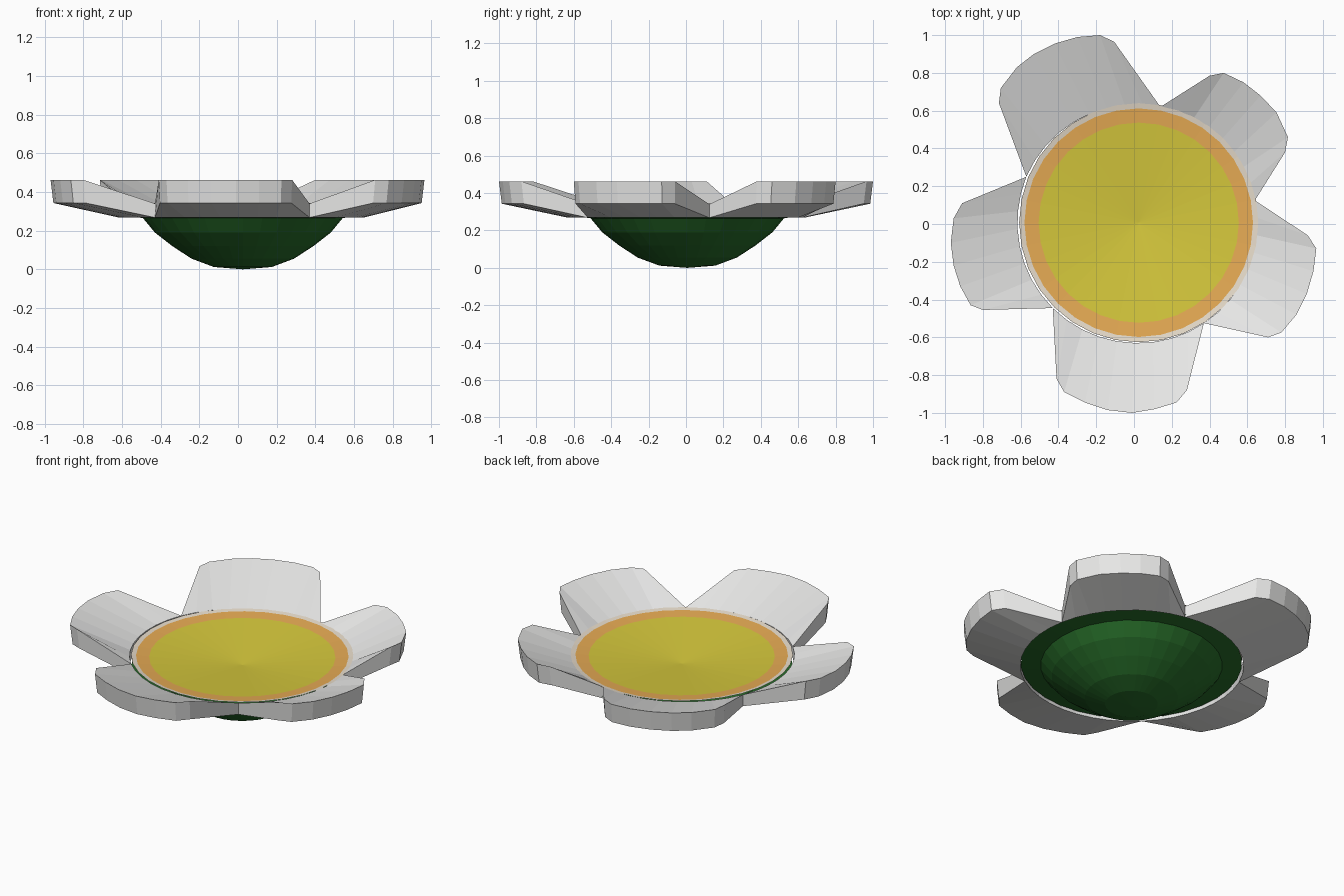
import bpy, bmesh, math

if "Cube" in bpy.data.objects:
    bpy.data.objects.remove(bpy.data.objects["Cube"])

CX, CY = 0.025, 0.007   # flower axis


def material(name, rgb):
    m = bpy.data.materials.new(name)
    m.diffuse_color = (*rgb, 1)
    m.use_nodes = True
    m.node_tree.nodes["Principled BSDF"].inputs["Base Color"].default_value = m.diffuse_color
    return m


WHITE = material("petal white", (0.93, 0.93, 0.92))
PALE = material("pale cream", (0.86, 0.77, 0.64))
ORANGE = material("orange", (0.9, 0.46, 0.1))
YELLOW = material("yellow", (0.67, 0.58, 0.045))
GREEN = material("leaf green", (0.02, 0.15, 0.022))


def finish(bm, name, mats):
    bmesh.ops.remove_doubles(bm, verts=bm.verts, dist=1e-5)
    me = bpy.data.meshes.new(name)
    bm.to_mesh(me)
    bm.free()
    for m in mats:
        me.materials.append(m)
    ob = bpy.data.objects.new(name, me)
    bpy.context.collection.objects.link(ob)
    return ob


def lathe(name, profile, mats, rule, sides=32, up=True):
    """Turn an (r, z) profile starting on the axis; rule picks a material per band."""
    bm = bmesh.new()
    rings = [[bm.verts.new((CX + r * math.cos(2 * math.pi * i / sides),
                            CY + r * math.sin(2 * math.pi * i / sides), z))
              for i in range(sides)] for r, z in profile[1:]]
    tip = bm.verts.new((CX, CY, profile[0][1]))
    for i in range(sides):
        j = (i + 1) % sides
        faces = [[tip, rings[0][i], rings[0][j]]]
        faces += [[a[i], b[i], b[j], a[j]] for a, b in zip(rings, rings[1:])]
        for band, f in enumerate(faces):
            bm.faces.new(f if up else f[::-1]).material_index = rule(band)
    return finish(bm, name, mats)


# green cup under the flower, with a flat lip reaching the petals
lathe("green_cup", [(0, 0), (0.15, 0.012), (0.265, 0.055), (0.365, 0.12), (0.455, 0.19),
                    (0.517, 0.265), (0.63, 0.282)],
      [GREEN], lambda b: 0, up=False)

# shallow dished centre: yellow, orange band, cream edge
lathe("flower_centre", [(0, 0.283), (0.53, 0.331), (0.605, 0.338), (0.633, 0.343)],
      [YELLOW, ORANGE, PALE], lambda b: b)

# petal outlines seen from above, from notch to notch, clockwise
PETALS = {
    "back_left_petal": [(-.57, .25), (-.715, .64), (-.705, .72), (-.62, .83), (-.53, .90),
                        (-.42, .955), (-.30, .99), (-.18, 1.0), (-.105, .965), (.14, .62)],
    "back_right_petal": [(.14, .62), (.40, .785), (.475, .80), (.58, .75), (.67, .68),
                         (.755, .59), (.815, .46), (.80, .38), (.64, .125)],
    "right_petal": [(.64, .125), (.92, -.06), (.965, -.13), (.95, -.25), (.915, -.37),
                    (.86, -.48), (.78, -.575), (.71, -.60), (.37, -.525)],
    "front_petal": [(.37, -.525), (.28, -.88), (.225, -.945), (.11, -.98), (-.01, -1.0),
                    (-.14, -.985), (-.26, -.945), (-.37, -.89), (-.41, -.82), (-.43, -.445)],
    "left_petal": [(-.43, -.445), (-.80, -.455), (-.865, -.43), (-.92, -.33), (-.955, -.22),
                   (-.97, -.10), (-.955, .03), (-.91, .11), (-.57, .25)],
}


def petal(name, outline):
    n = len(outline)
    # arc along the flower centre between the two notches
    (a0, r0), (a1, r1) = [(math.atan2(y - CY, x - CX), math.hypot(x - CX, y - CY))
                          for x, y in (outline[0], outline[-1])]
    if a1 > a0:
        a1 -= 2 * math.pi
    base = [outline[0]]
    for i in range(1, n - 1):
        t = i / (n - 1)
        a, r = a0 + (a1 - a0) * t, r0 + (r1 - r0) * t
        base.append((CX + r * math.cos(a), CY + r * math.sin(a)))
    base.append(outline[-1])

    bm = bmesh.new()

    def layer(z_in, z_out, s):
        inner = [bm.verts.new((x, y, z_in)) for x, y in base]
        outer = [bm.verts.new((x * s, y * s, z_out)) for x, y in outline[1:-1]]
        return inner, [inner[0]] + outer + [inner[-1]]

    ti, to = layer(0.34, 0.463, 1.0)
    bi, bo = layer(0.268, 0.343, 0.985)

    def face(vs):
        bm.faces.new(list(dict.fromkeys(vs)))

    for i in range(n - 1):
        face([ti[i], to[i], to[i + 1], ti[i + 1]])      # top
        face([bi[i], bi[i + 1], bo[i + 1], bo[i]])      # underside
        face([to[i], bo[i], bo[i + 1], to[i + 1]])      # outer edge
        face([ti[i], ti[i + 1], bi[i + 1], bi[i]])      # inner edge
    bmesh.ops.recalc_face_normals(bm, faces=bm.faces)
    return finish(bm, name, [WHITE])


for petal_name, pts in PETALS.items():
    petal(petal_name, pts)
